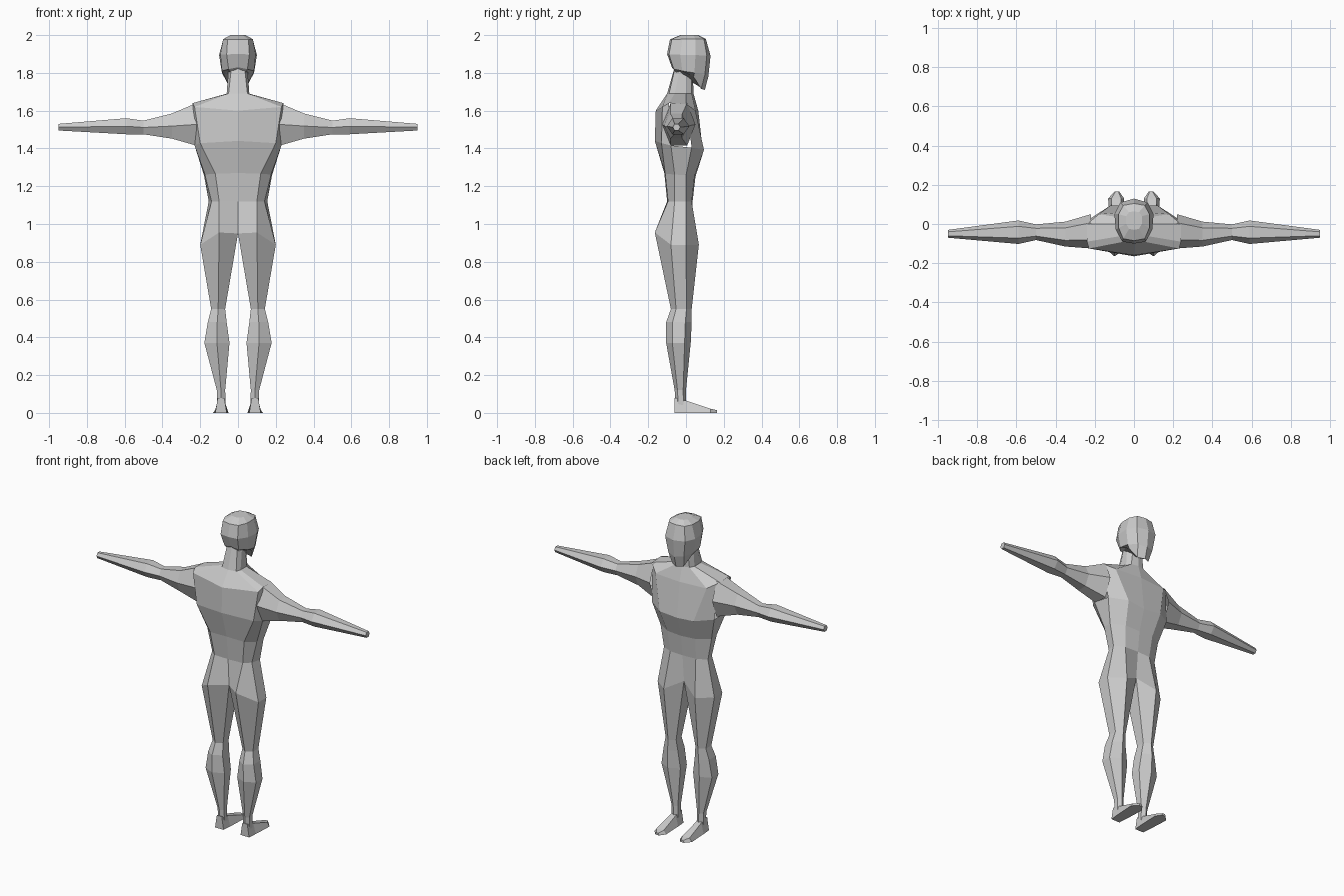
import bpy, bmesh
from math import sin, cos, radians

if "Cube" in bpy.data.objects:
    bpy.data.objects.remove(bpy.data.objects["Cube"])


def ring(z_back, z_front, *pts):
    """Half cross-section from spine to front; z blends from back to front."""
    n = len(pts) - 1
    return [(p[0], p[1], p[2] if len(p) > 2 else z_back + (z_front - z_back) * i / n)
            for i, p in enumerate(pts)]


def loft(name, rings, closed=False, cap_start=False, cap_end=False, skip=()):
    """Skin the +x side through the rings, then mirror it across x = 0."""
    bm = bmesh.new()
    vs = [[bm.verts.new(p) for p in r] for r in rings]
    n = len(vs[0])
    for i in range(len(vs) - 1):
        for j in range(n if closed else n - 1):
            if (i, j) in skip:
                continue
            k = (j + 1) % n
            bm.faces.new((vs[i][j], vs[i][k], vs[i + 1][k], vs[i + 1][j]))
    if cap_start:
        bm.faces.new(vs[0])
    if cap_end:
        bm.faces.new(vs[-1])
    bmesh.ops.mirror(bm, geom=bm.verts[:] + bm.edges[:] + bm.faces[:],
                     axis='X', merge_dist=0.0005)
    bmesh.ops.remove_doubles(bm, verts=bm.verts[:], dist=0.0005)
    bmesh.ops.recalc_face_normals(bm, faces=bm.faces[:])
    me = bpy.data.meshes.new(name)
    bm.to_mesh(me)
    bm.free()
    ob = bpy.data.objects.new(name, me)
    bpy.context.collection.objects.link(ob)
    return ob


def leg_ring(z, x0, x1, y0, y1):
    """Horizontal hexagon filling the given x and y limits."""
    cx, cy, rx, ry = (x0 + x1) / 2, (y0 + y1) / 2, (x1 - x0) / 2, (y1 - y0) / 2
    return [(cx + rx * cos(radians(a)) / cos(radians(30)), cy + ry * sin(radians(a)), z)
            for a in (210, 270, 330, 30, 90, 150)]


def arm_ring(x, y0, y1, z0, z1):
    """Upright hexagon with flat top and bottom."""
    cy, cz, ry, rz = (y0 + y1) / 2, (z0 + z1) / 2, (y1 - y0) / 2, (z1 - z0) / 2
    return [(x, cy + ry * cos(radians(a)), cz + rz * sin(radians(a)) / sin(radians(60)))
            for a in range(0, 360, 60)]


def foot_ring(y, x0, x1, top, h):
    """Trapezoid section across the foot."""
    c = (x0 + x1) / 2
    w = top / 2
    return [(x0, y, 0), (x1, y, 0), (c + w, y, h), (c - w, y, h)]


# Hip line, shared by torso and legs
hip = ring(0, 0, (0, -.09, .95), (.1, -.165, .955), (.2, -.08, .89),
           (.2, .0, .89), (.11, .068, .89), (0, .02, .95))

# Torso with neck, open where the arms join
torso = [
    ring(1.83, 1.82, (0, -.06), (.035, -.058), (.05, -.03), (.05, 0), (.03, .03), (0, .035)),
    ring(1.69, 1.69, (0, -.1), (.05, -.09), (.06, -.06), (.06, 0), (.045, .03), (0, .04)),
    ring(1.6, 1.6, (0, -.16), (.23, -.125, 1.62), (.24, -.09, 1.64),
         (.24, 0, 1.635), (.18, .05), (0, .065)),
    ring(1.44, 1.38, (0, -.165), (.2, -.13), (.23, -.08), (.22, .03), (.12, .095), (0, .09)),
    ring(1.27, 1.25, (0, -.115), (.12, -.11), (.175, -.06), (.18, 0), (.1, .045), (0, .05)),
    ring(1.12, 1.12, (0, -.1), (.1, -.095), (.14, -.06), (.155, 0), (.09, .03), (0, .035)),
    hip]
loft("torso", torso, skip={(2, 2)})

# Legs
loft("legs", [hip,
              leg_ring(.55, .068, .142, -.08, .03),
              leg_ring(.48, .06, .16, -.105, .03),
              leg_ring(.37, .045, .178, -.105, .025),
              leg_ring(.12, .068, .112, -.06, .0),
              leg_ring(.04, .065, .112, -.055, .0)], closed=True, cap_end=True)

# Feet, heel to toe
loft("feet", [foot_ring(-.06, .06, .12, .035, .08),
              foot_ring(0, .055, .125, .035, .065),
              foot_ring(.13, .05, .132, .05, .022),
              foot_ring(.165, .075, .1, .015, .014)],
     closed=True, cap_start=True, cap_end=True)

# Arms, shoulder to hand
loft("arms", [arm_ring(.22, -.125, .05, 1.415, 1.64),
              arm_ring(.35, -.115, .012, 1.452, 1.585),
              arm_ring(.5, -.082, -.002, 1.475, 1.547),
              arm_ring(.59, -.102, .018, 1.475, 1.56),
              arm_ring(.95, -.07, -.03, 1.495, 1.53)], closed=True, cap_end=True)

# Head, crown to underside of the jaw
loft("head", [
    ring(2, 2, (0, -.03), (.025, -.025), (.04, 0), (.04, .04), (.025, .06), (0, .065)),
    ring(1.977, 1.98, (0, -.085), (.055, -.075), (.078, -.02), (.078, .05), (.055, .095), (0, .105)),
    ring(1.9, 1.89, (0, -.1), (.06, -.09), (.093, -.03), (.1, .05), (.07, .11), (0, .13)),
    ring(1.83, 1.78, (0, -.075), (.05, -.065), (.085, -.02), (.085, .045), (.055, .1), (0, .118)),
    ring(1.82, 1.71, (0, -.055), (.04, -.05), (.065, 0, 1.81), (.07, .04, 1.78),
         (.04, .08, 1.715), (0, .1))], cap_start=True, cap_end=True)
